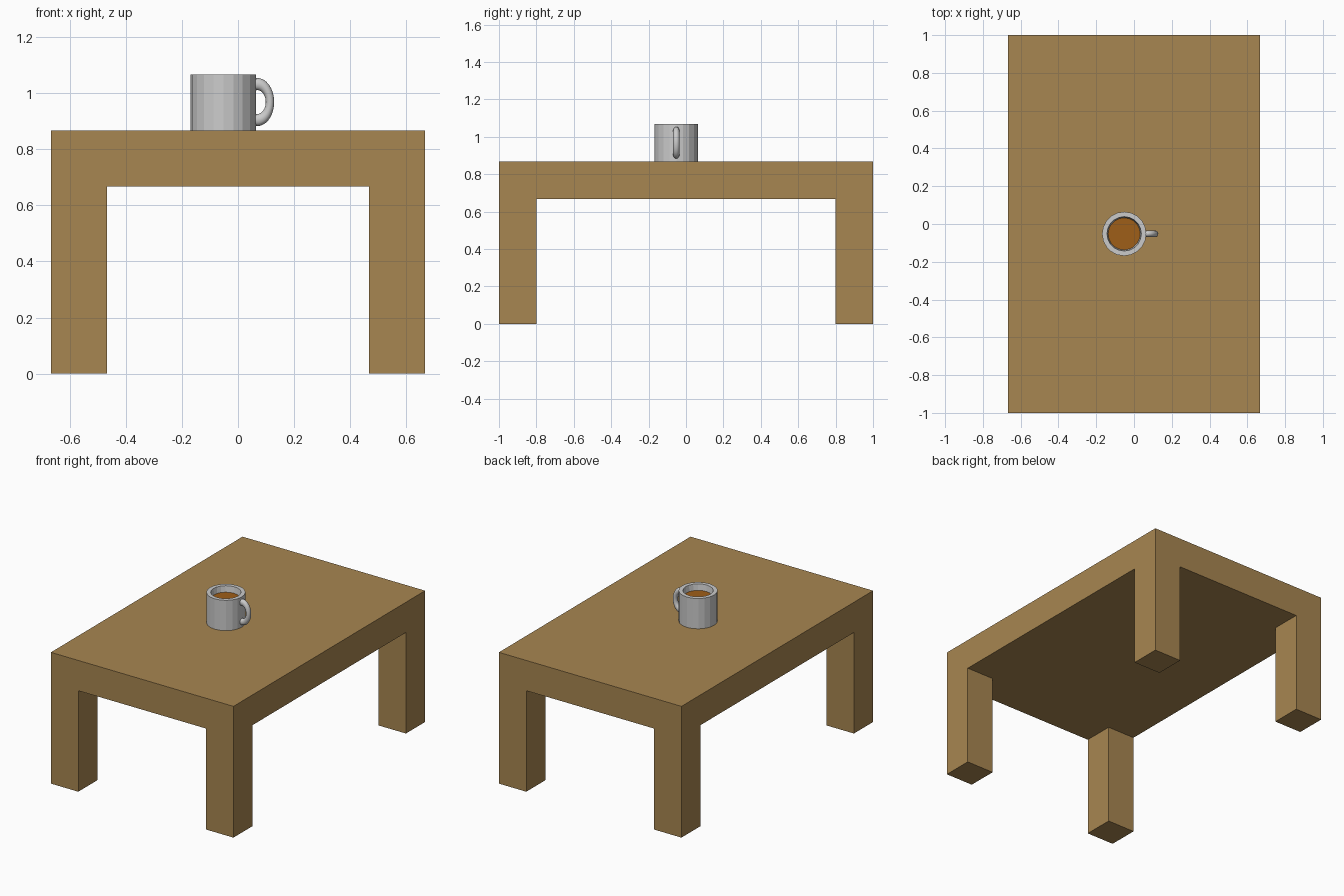
import bpy, bmesh, math
from mathutils import Matrix, Vector

if "Cube" in bpy.data.objects:
    bpy.data.objects.remove(bpy.data.objects["Cube"])

TOP, UNDER, LEG = 0.867, 0.667, 0.2
HX, HY = 0.667, 1.0
CX, CY, SIDES = -0.052, -0.052, 20
R_OUT, R_IN, R_COFFEE = 0.117, 0.091, 0.085
RIM, COFFEE_Z = 1.067, 1.027


def material(name, color):
    mat = bpy.data.materials.new(name)
    mat.diffuse_color = (*color, 1)
    mat.use_nodes = True
    mat.node_tree.nodes["Principled BSDF"].inputs["Base Color"].default_value = mat.diffuse_color
    return mat


def finish(name, bm, mat=None):
    bmesh.ops.recalc_face_normals(bm, faces=bm.faces)
    mesh = bpy.data.meshes.new(name)
    bm.to_mesh(mesh)
    bm.free()
    obj = bpy.data.objects.new(name, mesh)
    bpy.context.collection.objects.link(obj)
    if mat:
        mesh.materials.append(mat)
    return obj


def extrude(bm, faces, dz):
    """Extrude faces vertically, leaving no face behind inside the solid."""
    new = bmesh.ops.extrude_face_region(bm, geom=faces)["geom"]
    verts = [g for g in new if isinstance(g, bmesh.types.BMVert)]
    bmesh.ops.translate(bm, verts=verts, vec=(0, 0, dz))
    bmesh.ops.delete(bm, geom=[f for f in faces if f.is_valid], context='FACES_ONLY')


# Table: slab divided at the leg lines, corner cells pulled down into legs
bm = bmesh.new()
xs = (-HX, -HX + LEG, HX - LEG, HX)
ys = (-HY, -HY + LEG, HY - LEG, HY)
layers = []
for z in (UNDER, TOP):
    grid = [[bm.verts.new((x, y, z)) for y in ys] for x in xs]
    layers.append({(i, j): bm.faces.new((grid[i][j], grid[i + 1][j],
                                         grid[i + 1][j + 1], grid[i][j + 1]))
                   for i in range(3) for j in range(3)})
rims = [e for e in bm.edges if e.is_boundary]
bmesh.ops.bridge_loops(bm, edges=rims)
extrude(bm, [layers[0][i, j] for i in (0, 2) for j in (0, 2)], -UNDER)
finish("table", bm, material("wood", (0.388, 0.237, 0.082)))

# Mug body: hollow profile turned around the mug axis
bm = bmesh.new()
profile = [(0, TOP), (R_OUT, TOP), (R_OUT, RIM), (R_IN, RIM),
           (R_COFFEE, COFFEE_Z), (R_COFFEE, TOP + 0.03), (0, TOP + 0.03)]
verts = [bm.verts.new((CX + r, CY, z)) for r, z in profile]
edges = [bm.edges.new(pair) for pair in zip(verts, verts[1:])]
bmesh.ops.spin(bm, geom=verts + edges, cent=(CX, CY, 0), axis=(0, 0, 1),
               angle=math.tau, steps=SIDES, use_merge=True)
bmesh.ops.remove_doubles(bm, verts=bm.verts, dist=1e-5)
finish("mug_body", bm)

# Coffee surface
bm = bmesh.new()
bmesh.ops.create_circle(bm, cap_ends=True, segments=SIDES, radius=R_COFFEE,
                        matrix=Matrix.Translation((CX, CY, COFFEE_Z)))
finish("coffee", bm, material("coffee", (0.344, 0.112, 0.009)))

# Handle: flattened half ring whose ends sink into the mug wall
bm = bmesh.new()
reach = math.radians(100)
section = (Matrix.Rotation(reach, 4, 'Y') @ Matrix.Translation((0.064, 0, 0)))
bmesh.ops.create_circle(bm, segments=12, radius=0.0215, matrix=section)
bmesh.ops.spin(bm, geom=list(bm.verts) + list(bm.edges), cent=(0, 0, 0),
               axis=(0, 1, 0), angle=-2 * reach, steps=24)
bmesh.ops.holes_fill(bm, edges=[e for e in bm.edges if e.is_boundary], sides=0)
bmesh.ops.scale(bm, verts=bm.verts, vec=(0.7, 0.8, 1))
bmesh.ops.translate(bm, verts=bm.verts, vec=(0.069, CY, 0.968))
handle = finish("mug_handle", bm)
bpy.context.view_layer.objects.active = handle
handle.select_set(True)
bpy.ops.object.shade_smooth_by_angle(angle=math.radians(40))
